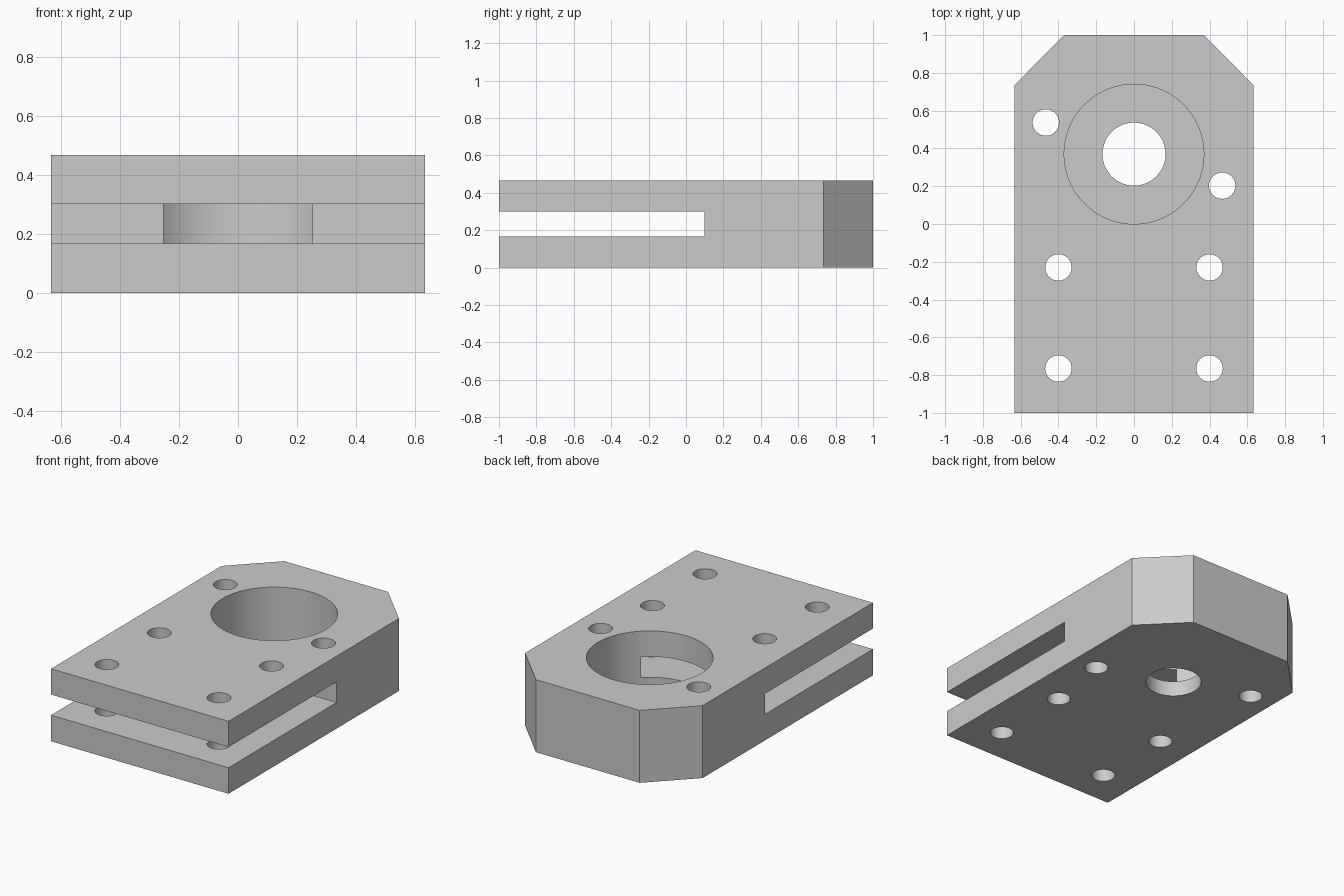
import bpy
import bmesh
import math

if "Cube" in bpy.data.objects:
    bpy.data.objects.remove(bpy.data.objects["Cube"], do_unlink=True)

HALF_W, HEIGHT = 0.633, 0.467
BORE_Y = 0.37

grey = bpy.data.materials.new("plain grey")
grey.use_nodes = True
colour = (0.6, 0.6, 0.6, 1)
grey.diffuse_color = colour
grey.node_tree.nodes["Principled BSDF"].inputs["Base Color"].default_value = colour


def prism(name, outline, z0, z1):
    """Extrude a flat outline from z0 up to z1."""
    bm = bmesh.new()
    face = bm.faces.new([bm.verts.new((x, y, z0)) for x, y in outline])
    top = bmesh.ops.extrude_face_region(bm, geom=[face])["geom"]
    verts = [v for v in top if isinstance(v, bmesh.types.BMVert)]
    bmesh.ops.translate(bm, vec=(0, 0, z1 - z0), verts=verts)
    bmesh.ops.recalc_face_normals(bm, faces=bm.faces)
    mesh = bpy.data.meshes.new(name)
    bm.to_mesh(mesh)
    bm.free()
    mesh.materials.append(grey)
    obj = bpy.data.objects.new(name, mesh)
    bpy.context.collection.objects.link(obj)
    return obj


def circle(x, y, r, sides):
    angles = [math.tau * i / sides for i in range(sides)]
    return [(x + r * math.cos(a), y + r * math.sin(a)) for a in angles]


def cut(target, name, outline, z0, z1):
    """Subtract a prism from the target and discard the cutter."""
    cutter = prism(name, outline, z0, z1)
    cutter.hide_render = True
    mod = target.modifiers.new(name, "BOOLEAN")
    mod.operation = "DIFFERENCE"
    mod.solver = "EXACT"
    mod.object = cutter
    bpy.ops.object.modifier_apply(modifier=mod.name)
    bpy.data.objects.remove(cutter, do_unlink=True)


# Block with two chamfered back corners
right_half = [(HALF_W, -1), (HALF_W, 0.735), (0.37, 1)]
outline = right_half + [(-x, y) for x, y in reversed(right_half)]
block = prism("clamp_block", outline, 0, HEIGHT)
bpy.context.view_layer.objects.active = block
block.select_set(True)

# Horizontal slot open at the front and both sides
slot = [(-1, -1.2), (1, -1.2), (1, 0.1), (-1, 0.1)]
cut(block, "slot", slot, 0.168, 0.301)

# Stepped bore: wide seat from above, narrow hole through the floor
cut(block, "bore", circle(0, BORE_Y, 0.37, 72), 0.1, 1)
cut(block, "bore_floor_hole", circle(0, BORE_Y, 0.167, 48), -0.5, 0.3)

# Screw holes: four in the slotted plates, two beside the bore
holes = [(sx * 0.4, y) for sx in (-1, 1) for y in (-0.23, -0.765)]
holes += [(sx * 0.467, BORE_Y - sx * 0.167) for sx in (-1, 1)]
for i, (x, y) in enumerate(holes):
    cut(block, f"screw_hole_{i}", circle(x, y, 0.07, 32), -0.5, 1)

bpy.ops.object.shade_smooth_by_angle(angle=math.radians(30))
